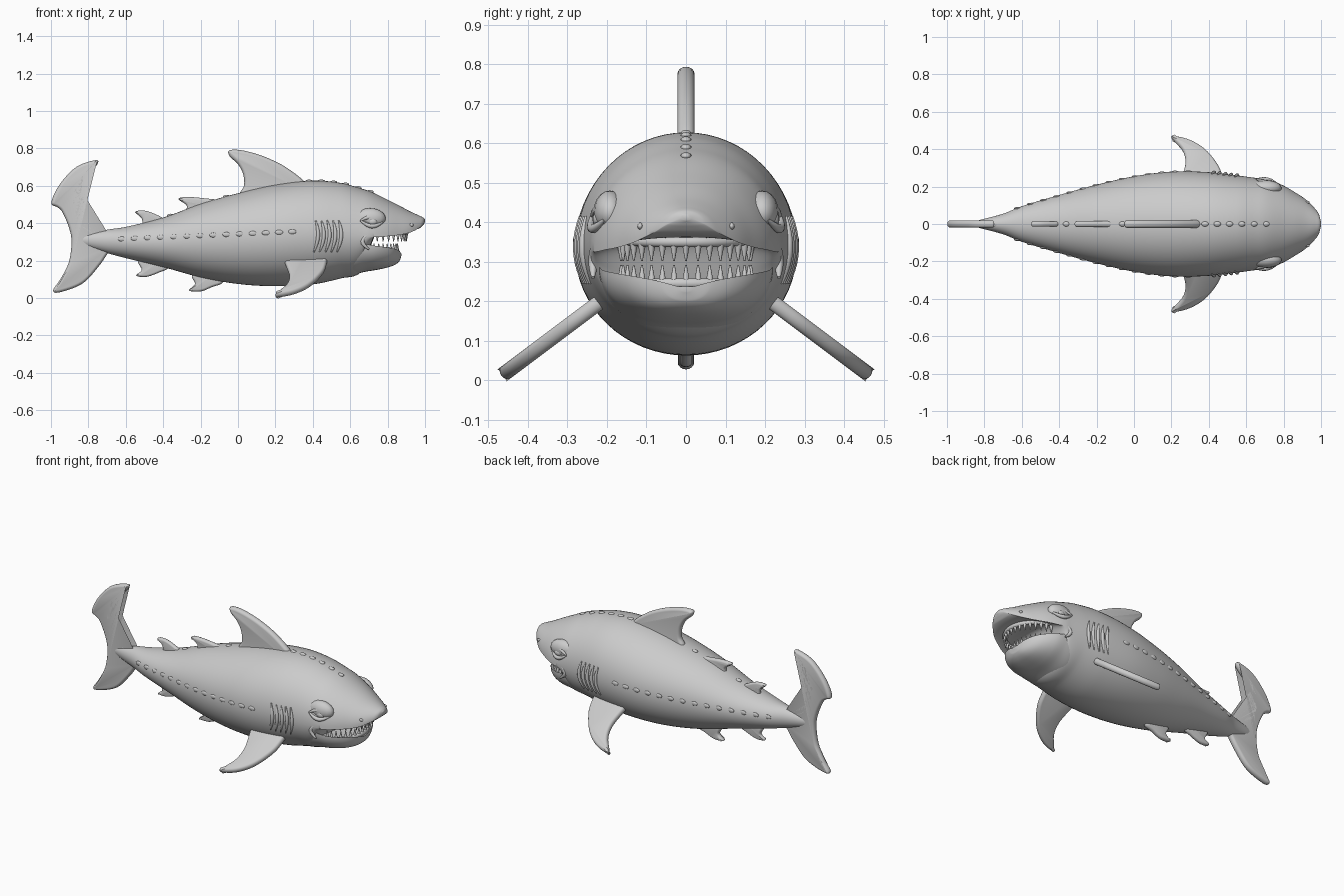
import bpy, bmesh
from math import sin, cos, pi, sqrt, radians
from mathutils import Matrix, Vector

if "Cube" in bpy.data.objects:
    bpy.data.objects.remove(bpy.data.objects["Cube"])

# Stations: x, widest height, top, bottom, half width (bottom above widest = hollow palate)
BODY = [(-.83, .31, .34, .28, .02), (-.7, .305, .365, .24, .055), (-.6, .30, .38, .213, .095),
        (-.4, .30, .43, .165, .155), (-.2, .31, .503, .11, .21), (0, .32, .56, .075, .255),
        (.2, .33, .605, .063, .28), (.4, .34, .627, .073, .277), (.55, .34, .615, .105, .26),
        (.66, .335, .585, .14, .245), (.70, .33, .572, .25, .24), (.74, .325, .555, .345, .23),
        (.80, .33, .525, .365, .205), (.86, .337, .495, .365, .17), (.92, .35, .463, .362, .13),
        (.97, .375, .44, .372, .08), (.99, .395, .43, .39, .048), (1.0, .412, .42, .405, .01)]
JAW = [(.52, .27, .30, .12, .17), (.6, .28, .27, .122, .215), (.68, .287, .245, .14, .22),
       (.74, .278, .235, .15, .208), (.80, .27, .232, .163, .172), (.84, .262, .232, .178, .125),
       (.865, .25, .234, .20, .065), (.873, .235, .238, .225, .012)]


def new_object(name, bm, matrix=Matrix()):
    bmesh.ops.recalc_face_normals(bm, faces=bm.faces)
    me = bpy.data.meshes.new(name)
    bm.to_mesh(me)
    bm.free()
    me.transform(matrix)
    ob = bpy.data.objects.new(name, me)
    bpy.context.collection.objects.link(ob)
    return ob


def section(st, x):
    """Smoothly interpolated station values at x."""
    n = len(st)
    i = max(k for k in range(n - 1) if k == 0 or st[k][0] <= x)

    def slope(k, c):
        a, b = st[max(k - 1, 0)], st[min(k + 1, n - 1)]
        return (b[c] - a[c]) / (b[0] - a[0])
    a, b = st[i], st[i + 1]
    d = b[0] - a[0]
    t = (x - a[0]) / d
    return [(2*t**3 - 3*t*t + 1) * a[c] + (t**3 - 2*t*t + t) * d * slope(i, c)
            + (3*t*t - 2*t**3) * b[c] + (t**3 - t*t) * d * slope(i + 1, c) for c in range(1, 5)]


def bridge(bm, rings):
    for r, s in zip(rings, rings[1:]):
        for k in range(len(r)):
            j = (k + 1) % len(r)
            bm.faces.new((r[k], r[j], s[j], s[k]))
    bm.faces.new(rings[0])
    bm.faces.new(rings[-1])


def loft(name, st, power=1.0, seg=64, sub=8):
    bm = bmesh.new()
    xs = [a[0] + (b[0] - a[0]) * k / sub for a, b in zip(st, st[1:]) for k in range(sub)] + [st[-1][0]]
    rings = []
    for x in xs:
        zc, top, bot, w = section(st, x)
        ring = []
        for k in range(seg):
            c, s = cos(2 * pi * k / seg), sin(2 * pi * k / seg)
            sc = abs(c) ** power * (1 if c > 0 else -1)
            h = (top - zc) if s > 0 else (zc - bot)
            ring.append(bm.verts.new((x, w * sc, zc + h * s)))
        rings.append(ring)
    bridge(bm, rings)
    return new_object(name, bm)


def fin(name, pts, r, matrix):
    """Smoothed outline made into a plate with fully rounded edges."""
    n, out = len(pts), []
    for i in range(n):
        p0, p1, p2, p3 = (Vector(pts[(i + k) % n]) for k in (-1, 0, 1, 2))
        for k in range(6):
            t = k / 6
            out.append(.5 * (2*p1 + (p2 - p0)*t + (2*p0 - 5*p1 + 4*p2 - p3)*t*t + (3*p1 - p0 - 3*p2 + p3)*t**3))
    m = len(out)
    area = sum(out[i - 1].x * out[i].y - out[i].x * out[i - 1].y for i in range(m))
    sign = 1 if area > 0 else -1
    bm = bmesh.new()
    rings = []
    for a in range(-4, 5):
        ang = a * pi / 8
        inset, z = r * .8 * (1 - cos(ang)), r * sin(ang)
        ring = []
        for i in range(m):
            t = (out[(i + 1) % m] - out[i - 1]).normalized() * sign
            p = out[i] + Vector((-t.y, t.x)) * inset
            ring.append(bm.verts.new((p.x, p.y, z)))
        rings.append(ring)
    bridge(bm, rings)
    return new_object(name, bm, matrix)


def tube(name, pts, radius):
    cu = bpy.data.curves.new(name, 'CURVE')
    cu.dimensions, cu.bevel_depth, cu.bevel_resolution = '3D', radius, 3
    cu.use_fill_caps = True
    sp = cu.splines.new('POLY')
    sp.points.add(len(pts) - 1)
    for i, (p, q) in enumerate(zip(sp.points, pts)):
        p.co = (*q, 1)
        p.radius = .35 + .65 * sin(pi * i / (len(pts) - 1))
    bpy.context.collection.objects.link(bpy.data.objects.new(name, cu))


def blobs(name, items):
    """Ellipsoids given as (centre, scale)."""
    bm = bmesh.new()
    for c, s in items:
        bmesh.ops.create_uvsphere(bm, u_segments=16, v_segments=10, radius=1,
                                  matrix=Matrix.Translation(c) @ Matrix.Diagonal((*s, 1)))
    return new_object(name, bm)


def side(x, z):
    zc, top, bot, w = section(BODY, x)
    h = (top - zc) if z > zc else (zc - bot)
    return w * sqrt(max(0, 1 - ((z - zc) / h) ** 2))


# Body with snout, and lower jaw
loft("body", BODY)
loft("lower_jaw", JAW, power=.8)

# Fins on the centre line
up = Matrix.Rotation(pi / 2, 4, 'X')
fin("dorsal_fin", [(.37, .60), (.27, .69), (.15, .752), (.03, .788), (-.045, .79), (-.045, .758), (.0, .715),
                   (.028, .66), (.032, .60), (.01, .55), (.06, .48), (.34, .52)], .021, up)
fin("tail_fin", [(-.70, .35), (-.78, .365), (-.835, .41), (-.865, .48), (-.86, .56), (-.82, .64), (-.755, .71),
                 (-.76, .737), (-.865, .70), (-.955, .605), (-.998, .51), (-.965, .485), (-.94, .46),
                 (-.905, .38), (-.89, .30), (-.905, .19), (-.95, .10), (-.988, .042), (-.955, .03),
                 (-.83, .078), (-.74, .175), (-.69, .245), (-.64, .28)], .02, up)
fin("second_dorsal_fin", [(-.09, .515), (-.18, .533), (-.28, .54), (-.318, .528), (-.275, .495), (-.265, .45),
                          (-.12, .45)], .016, up)
fin("third_dorsal_fin", [(-.40, .42), (-.44, .447), (-.50, .467), (-.55, .46), (-.515, .425), (-.50, .37),
                         (-.42, .37)], .014, up)
fin("rear_belly_fin", [(-.37, .165), (-.42, .137), (-.49, .113), (-.545, .12), (-.515, .15), (-.53, .205),
                       (-.40, .23)], .014, up)
fin("belly_fin", [(-.08, .085), (-.14, .058), (-.20, .035), (-.262, .04), (-.23, .075), (-.24, .125),
                  (-.10, .15)], .016, up)

# Pectoral fins, drooping outwards
PECTORAL = [(.465, -.03), (.468, .08), (.43, .17), (.37, .25), (.29, .305), (.205, .327), (.215, .30),
            (.262, .23), (.275, .15), (.255, .05), (.24, -.03), (.35, -.06)]
for s, tag in ((1, "left"), (-1, "right")):
    m = Matrix(((1, 0, 0, 0), (0, .8 * s, .6, .205 * s), (0, -.6, .8 * s, .208), (0, 0, 0, 1)))
    fin("pectoral_fin_" + tag, PECTORAL, .019, m)

    # Gill ridges
    for i in range(5):
        pts = []
        for k in range(11):
            t = k / 10
            x, z = .415 + .031 * i + .018 * cos(pi * (t - .5)) - .01 * t, .415 - .17 * t
            pts.append((x, s * (side(x, z) + .001), z))
        tube(f"gill_{tag}_{i}", pts, .010)

    # Eye, socket bulge and brow
    y = side(.715, .41)
    blobs("eye_socket_" + tag, [((.705, s * (y - .03), .425), (.085, .042, .055))])
    blobs("eye_" + tag, [((.72, s * (y - .002), .408), (.026, .016, .02))])
    for part, dz in (("brow", .022), ("lower_lid", -.026)):
        pts = []
        for k in range(11):
            t = k / 10
            x, z = .655 + .12 * t, .414 + dz * sin(pi * t) - .008 * t
            pts.append((x, s * (side(x, z) + .006), z))
        tube(f"{part}_{tag}", pts, .012)

    # Nostril, cheek fold behind the mouth and lateral line bumps
    blobs("nostril_" + tag, [((.925, s * (side(.925, .39) - .002), .39), (.014, .007, .009))])
    tube("mouth_fold_" + tag, [(.70 - .035 * sin(pi * k / 8), s * (side(.66, .3) - .006), .345 - .085 * k / 8)
                               for k in range(9)], .012)
    blobs("side_bumps_" + tag, [((x, s * (side(x, z) - .002), z), (.022, .007, .013))
                                for x, z in ((-.62 + .07 * k, .315 + .003 * k) for k in range(14))])

# Spine bumps
blobs("spine_bumps", [((x, 0, section(BODY, x)[1] - .003), (.02, .014, .010))
                      for x in [.38 + .065 * k for k in range(6)] + [-.45, -.36, -.2, -.06]])

# Teeth along both jaws
for name, x0, rx, ry, base, tip, n in (("upper_teeth", .73, .17, .165, .352, .302, 17),
                                       ("lower_teeth", .715, .138, .165, .24, .292, 17)):
    bm = bmesh.new()
    for i in range(n):
        a = radians(-85 + 170 * i / (n - 1))
        length = tip - base
        pos = Vector((x0 + rx * cos(a), ry * sin(a), base + length / 2))
        flip = Matrix.Rotation(pi if length < 0 else 0, 4, 'X')
        bmesh.ops.create_cone(bm, cap_ends=True, segments=10, radius1=.0115, radius2=.002, depth=abs(length),
                              matrix=Matrix.Translation(pos) @ flip)
    new_object(name, bm)

# Gums
for name, x0, rx, ry, z in (("upper_gum", .73, .17, .165, .35), ("lower_gum", .715, .138, .165, .245)):
    tube(name, [(x0 + rx * cos(a), ry * sin(a), z) for a in (radians(-90 + 9 * k) for k in range(21))], .014)

# Turn curves into meshes and shade smooth
bpy.ops.object.select_all(action='SELECT')
bpy.context.view_layer.objects.active = bpy.data.objects["body"]
bpy.ops.object.convert(target='MESH')
bpy.ops.object.shade_smooth_by_angle(angle=radians(50))
